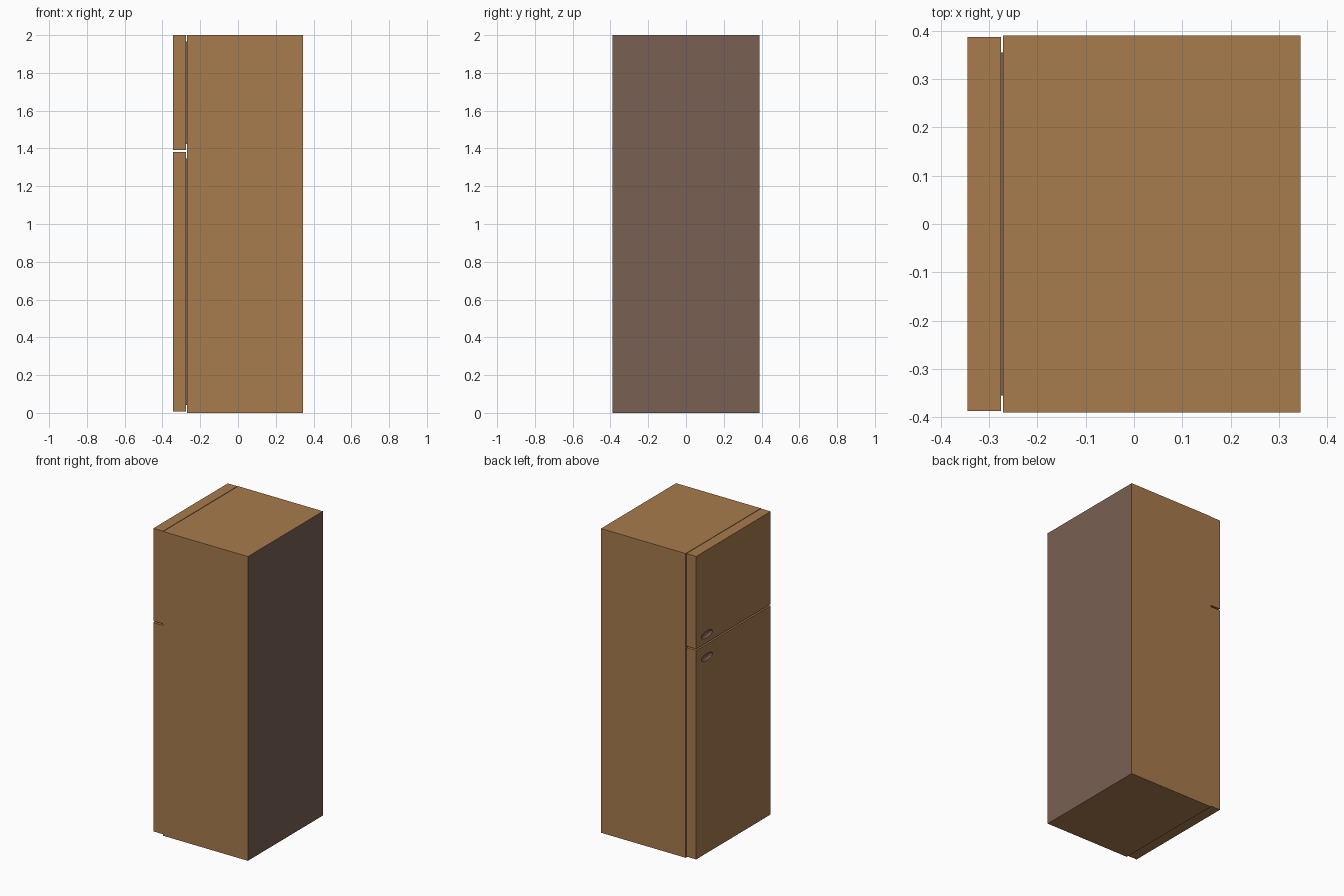
import bpy, bmesh

if "Cube" in bpy.data.objects:
    bpy.data.objects.remove(bpy.data.objects["Cube"])


def material(name, rgb):
    m = bpy.data.materials.new(name)
    m.diffuse_color = (*rgb, 1.0)
    m.use_nodes = True
    m.node_tree.nodes["Principled BSDF"].inputs["Base Color"].default_value = m.diffuse_color
    return m


tan = material("tan_brown", (0.39, 0.198, 0.075))
dark = material("dull_brown", (0.195, 0.117, 0.087))


def finish(name, bm):
    mesh = bpy.data.meshes.new(name)
    bm.to_mesh(mesh)
    bm.free()
    mesh.materials.append(tan)
    mesh.materials.append(dark)
    obj = bpy.data.objects.new(name, mesh)
    bpy.context.collection.objects.link(obj)
    return obj


def box(name, lo, hi, rule=lambda f: 0):
    """Box between two corners; rule picks the material of each face."""
    bm = bmesh.new()
    bmesh.ops.create_cube(bm, size=1)
    for v in bm.verts:
        v.co = [(lo[i] + hi[i]) / 2 + v.co[i] * (hi[i] - lo[i]) for i in range(3)]
    bm.normal_update()
    for f in bm.faces:
        f.material_index = rule(f)
    return finish(name, bm)


# Cabinet with a dull panel on its +x side
box("cabinet", (-0.271, -0.39, 0), (0.345, 0.39, 2.0),
    lambda f: 1 if f.normal.x > 0.9 else 0)

# Two doors, each with a seal behind it and a scooped finger grip
for part, z0, z1, grip_z in (("fridge", 0.008, 1.381, 1.297),
                             ("freezer", 1.391, 2.0, 1.445)):
    door = box(part + "_door", (-0.345, -0.387, z0), (-0.275, 0.387, z1))
    box(part + "_seal", (-0.2755, -0.355, z0 + 0.033), (-0.2705, 0.355, z1 - 0.033),
        lambda f: 1)

    # Oval cutter for the grip
    bm = bmesh.new()
    bmesh.ops.create_uvsphere(bm, u_segments=24, v_segments=12, radius=1)
    for v in bm.verts:
        v.co = (-0.345 + v.co.x * 0.015, 0.275 + v.co.y * 0.058,
                grip_z + v.co.z * 0.022)
    for f in bm.faces:
        f.material_index = 1
    cutter = finish(part + "_grip_cutter", bm)
    cutter.hide_render = True
    cutter.display_type = 'WIRE'
    cut = door.modifiers.new("grip", 'BOOLEAN')
    cut.operation = 'DIFFERENCE'
    cut.solver = 'EXACT'
    cut.object = cutter
